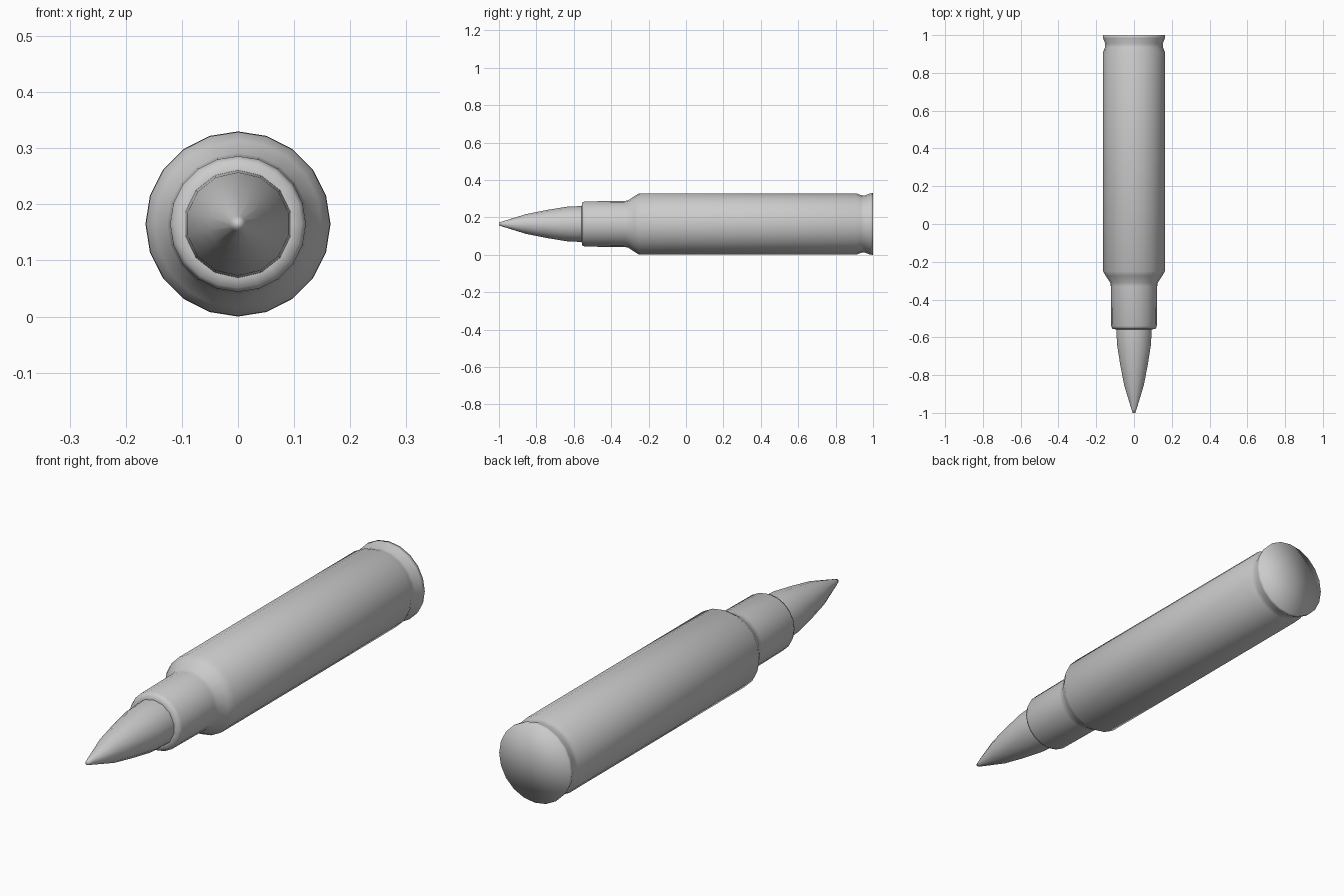
import bpy, bmesh, math

if "Cube" in bpy.data.objects:
    bpy.data.objects.remove(bpy.data.objects["Cube"])

AXIS_Z = 0.165


def lathe(name, profile, sides):
    """Turn (y, radius) points around the long axis and close both ends with fans."""
    bm = bmesh.new()
    rings = []
    for y, r in profile:
        ring = []
        for i in range(sides):
            a = 2 * math.pi * i / sides + math.pi / 2
            ring.append(bm.verts.new((r * math.cos(a), y, AXIS_Z + r * math.sin(a))))
        rings.append(ring)
    for a, b in zip(rings, rings[1:]):
        for i in range(sides):
            j = (i + 1) % sides
            bm.faces.new((a[i], a[j], b[j], b[i]))
    for ring, y in ((rings[0], profile[0][0]), (rings[-1], profile[-1][0])):
        c = bm.verts.new((0, y, AXIS_Z))
        for i in range(sides):
            bm.faces.new((ring[i], ring[(i + 1) % sides], c))
    bmesh.ops.recalc_face_normals(bm, faces=bm.faces[:])
    for f in bm.faces:
        f.smooth = True
    mesh = bpy.data.meshes.new(name)
    bm.to_mesh(mesh)
    bm.free()
    obj = bpy.data.objects.new(name, mesh)
    bpy.context.collection.objects.link(obj)
    return obj


# Case: rim, groove, body, shoulder, neck and rounded mouth
lathe("case", [
    (1.0, 0.165), (0.985, 0.164), (0.955, 0.152), (0.935, 0.154),
    (0.91, 0.164), (-0.25, 0.164), (-0.275, 0.149), (-0.31, 0.126),
    (-0.33, 0.123), (-0.54, 0.121), (-0.555, 0.114), (-0.558, 0.096),
], 20)

# Pointed tip, seated inside the neck
lathe("pointed_tip", [
    (-0.50, 0.096), (-0.56, 0.096), (-0.64, 0.092), (-0.75, 0.074),
    (-0.855, 0.053), (-0.98, 0.014), (-1.0, 0.007),
], 14)
